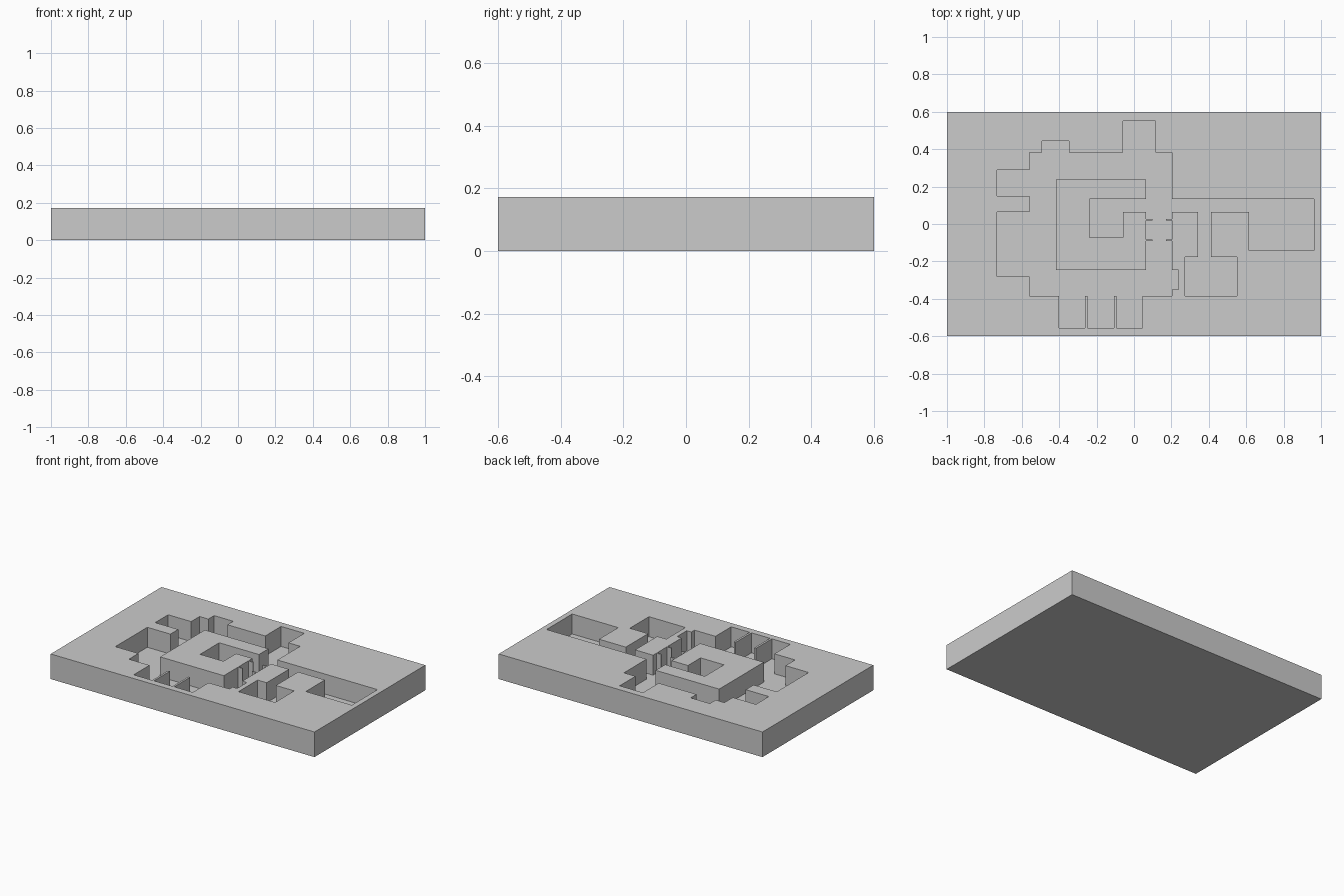
import bpy, bmesh

if "Cube" in bpy.data.objects:
    bpy.data.objects.remove(bpy.data.objects["Cube"])

TOP, FLOOR = 0.172, 0.035
SLAB = (-1.0, -0.6, 1.0, 0.6)

# Plan rectangles (x0, y0, x1, y1), applied in order
hall = (-0.558, -0.384, 0.204, 0.381)
island = (-0.418, -0.245, 0.064, 0.238)
carved = [
    (-0.237, -0.072, -0.06, 0.135),    # inner chamber
    (-0.06, 0.065, 0.064, 0.135),      # inner chamber passage
    (-0.06, 0.381, 0.116, 0.552),      # back room
    (-0.492, 0.381, -0.347, 0.444),    # back alcove
    (-0.733, 0.15, -0.558, 0.29),      # left small room
    (-0.733, -0.281, -0.558, 0.065),   # left large room
    (0.204, -0.35, 0.239, -0.245),     # right niche
    (0.204, 0.065, 0.614, 0.135),      # right corridor
    (0.614, -0.143, 0.963, 0.135),     # far right room
    (0.341, -0.177, 0.411, 0.065),     # branch corridor
    (0.273, -0.384, 0.55, -0.177),     # front right room
]
# Three front cells
carved += [(x, -0.555, x + 0.14, -0.384) for x in (-0.402, -0.248, -0.094)]
# Thin doorway jambs in the hall
jambs = [(x0, y - 0.004, x1, y + 0.004)
         for y in (0.024, -0.088) for x0, x1 in ((0.064, 0.098), (0.17, 0.204))]

steps = [(hall, True), (island, False)]
steps += [(r, True) for r in carved] + [(r, False) for r in jambs]


def grid_lines(a, b):
    return sorted({round(r[i], 4) for r in [SLAB] + [s[0] for s in steps] for i in (a, b)})


def height(x, y):
    h = TOP
    for (x0, y0, x1, y1), cut in steps:
        if x0 < x < x1 and y0 < y < y1:
            h = FLOOR if cut else TOP
    return h


def build_tile(name):
    xs, ys = grid_lines(0, 2), grid_lines(1, 3)
    nx, ny = len(xs) - 1, len(ys) - 1
    cell = {(i, j): height((xs[i] + xs[i + 1]) / 2, (ys[j] + ys[j + 1]) / 2)
            for i in range(nx) for j in range(ny)}
    bm = bmesh.new()

    def face(*pts):
        bm.faces.new([bm.verts.new(p) for p in pts])

    for (i, j), h in cell.items():
        x0, x1, y0, y1 = xs[i], xs[i + 1], ys[j], ys[j + 1]
        # Top or floor surface, and underside
        face((x0, y0, h), (x1, y0, h), (x1, y1, h), (x0, y1, h))
        face((x0, y1, 0), (x1, y1, 0), (x1, y0, 0), (x0, y0, 0))
        # Walls down to any lower neighbour
        for di, dj, a, b in ((1, 0, (x1, y0), (x1, y1)), (-1, 0, (x0, y1), (x0, y0)),
                             (0, 1, (x1, y1), (x0, y1)), (0, -1, (x0, y0), (x1, y0))):
            low = cell.get((i + di, j + dj), 0.0)
            if low < h:
                face((*a, low), (*b, low), (*b, h), (*a, h))
    bmesh.ops.remove_doubles(bm, verts=bm.verts, dist=1e-5)
    me = bpy.data.meshes.new(name)
    bm.to_mesh(me)
    bm.free()
    ob = bpy.data.objects.new(name, me)
    bpy.context.collection.objects.link(ob)
    return ob


build_tile("dungeon_floor_tile")
